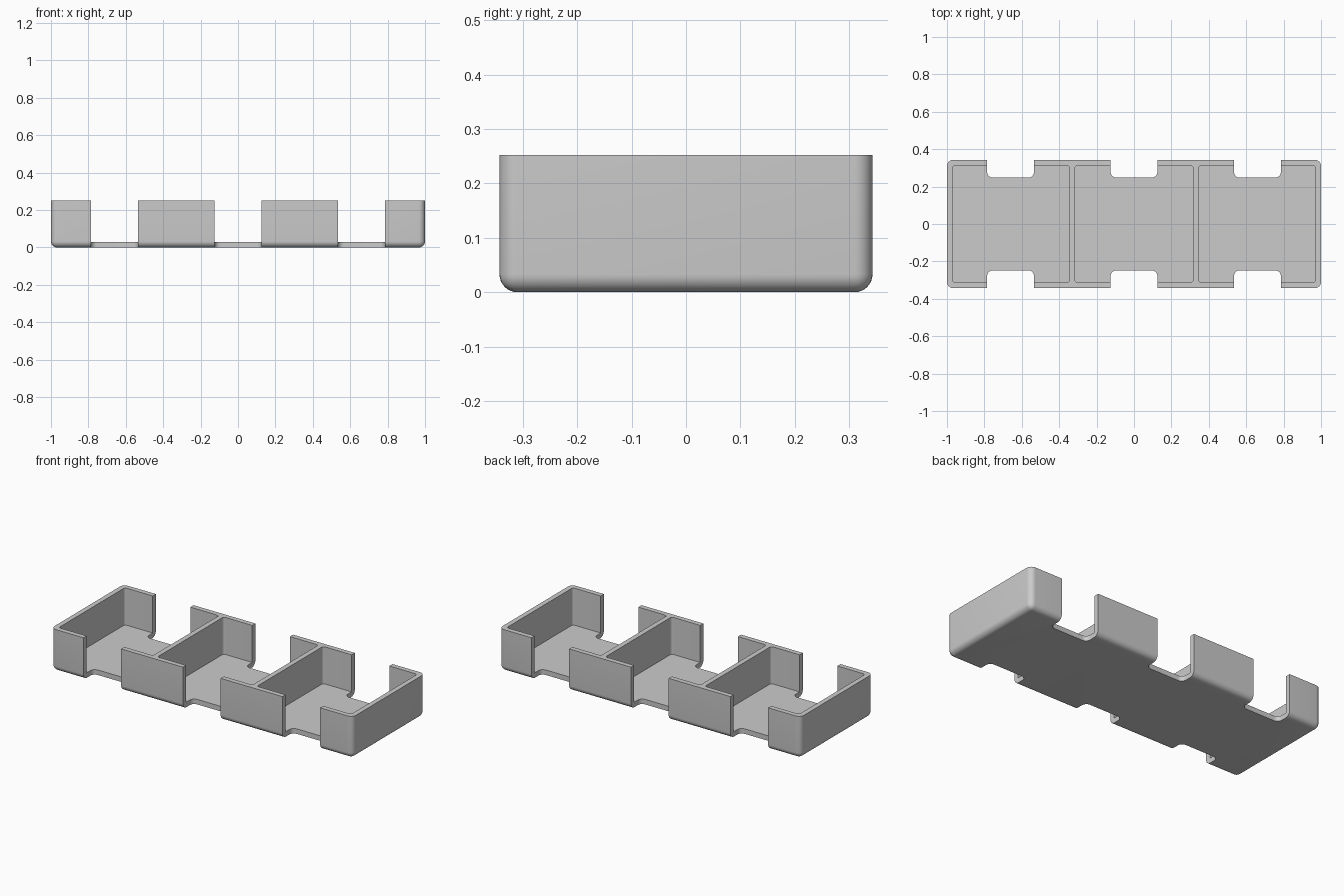
import bpy, bmesh, math

cube = bpy.data.objects.get("Cube")
if cube:
    bpy.data.objects.remove(cube, do_unlink=True)

L, W, H = 1.0, 0.343, 0.252      # half length, half width, height
WALL, PITCH = 0.03, 0.66         # wall thickness, compartment spacing

grey = bpy.data.materials.new("plain grey")
grey.use_nodes = True
grey.diffuse_color = (0.6, 0.6, 0.6, 1)
grey.node_tree.nodes["Principled BSDF"].inputs["Base Color"].default_value = (0.6, 0.6, 0.6, 1)


def rounded_box(name, lo, hi, radius, round_bottom=False):
    """Box with rounded upright edges, and optionally a rounded bottom rim."""
    bm = bmesh.new()
    bmesh.ops.create_cube(bm, size=1)
    for v in bm.verts:
        v.co = [lo[i] if v.co[i] < 0 else hi[i] for i in range(3)]
    edges = []
    for e in bm.edges:
        a, b = (v.co.z for v in e.verts)
        if abs(a - b) > 1e-5 or (round_bottom and max(a, b) < lo[2] + 1e-5):
            edges.append(e)
    bmesh.ops.bevel(bm, geom=edges, offset=radius, segments=8, profile=0.5, affect='EDGES')
    mesh = bpy.data.meshes.new(name)
    bm.to_mesh(mesh)
    bm.free()
    mesh.materials.append(grey)
    ob = bpy.data.objects.new(name, mesh)
    bpy.context.collection.objects.link(ob)
    return ob


# Solid tray body
tray = rounded_box("tray", (-L, -W, 0), (L, W, H), 0.033, True)

cutters = []
for i in (-1, 0, 1):
    x = i * PITCH
    # Compartment pocket
    half = (PITCH - WALL) / 2
    x0 = -L + WALL if i < 0 else x - half
    x1 = L - WALL if i > 0 else x + half
    cutters.append(rounded_box("pocket_cutter", (x0, -W + WALL, WALL), (x1, W - WALL, 0.5), 0.014))
    # Finger notches in the front and back walls
    for s in (-1, 1):
        y0, y1 = sorted((s * 0.248, s * 0.5))
        cutters.append(rounded_box("notch_cutter", (x - 0.125, y0, -0.1), (x + 0.125, y1, 0.5), 0.03))

# Carve the tray
for c in cutters:
    mod = tray.modifiers.new("carve", 'BOOLEAN')
    mod.operation = 'DIFFERENCE'
    mod.solver = 'EXACT'
    mod.object = c
bpy.context.view_layer.objects.active = tray
tray.select_set(True)
for mod in list(tray.modifiers):
    bpy.ops.object.modifier_apply(modifier=mod.name)
for c in cutters:
    bpy.data.objects.remove(c, do_unlink=True)

bpy.ops.object.shade_smooth_by_angle(angle=math.radians(30))
